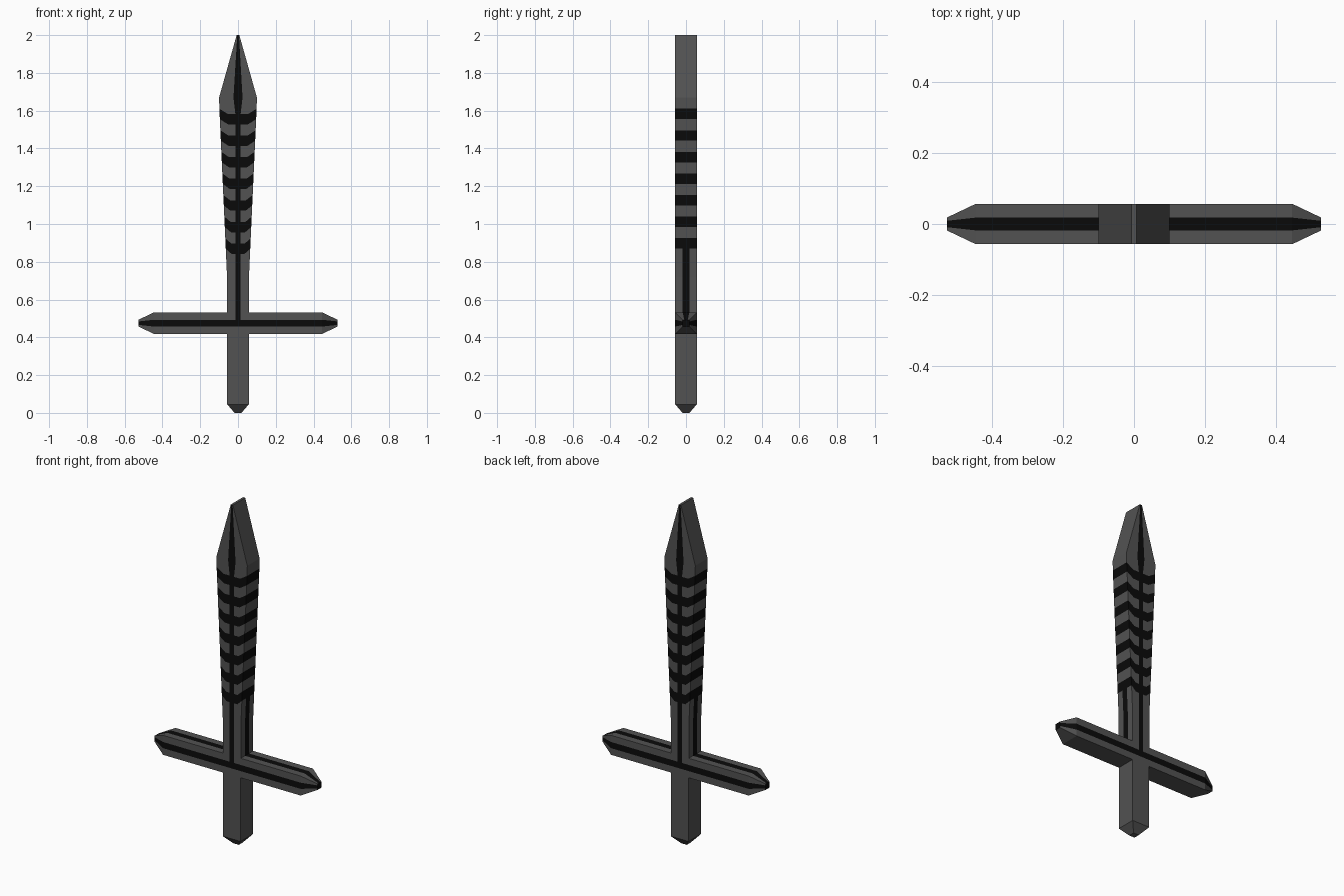
import bpy, bmesh

if "Cube" in bpy.data.objects:
    bpy.data.objects.remove(bpy.data.objects["Cube"])

H = 0.057  # half thickness shared by every part


def material(name, v):
    m = bpy.data.materials.new(name)
    m.diffuse_color = (v, v, v, 1)
    m.use_nodes = True
    m.node_tree.nodes["Principled BSDF"].inputs["Base Color"].default_value = m.diffuse_color
    return m


MATS = [material("dark_grey", 0.085), material("black", 0.003)]


def loft(name, rings, paint, cap_mats=(0, 0)):
    """Skin a list of equal rings; paint(row, column) picks the material."""
    bm = bmesh.new()
    vs = [[bm.verts.new(p) for p in r] for r in rings]
    n = len(rings[0])
    for i in range(len(vs) - 1):
        for j in range(n):
            k = (j + 1) % n
            f = bm.faces.new((vs[i][j], vs[i][k], vs[i + 1][k], vs[i + 1][j]))
            f.material_index = int(paint(i, j))
    for ring, m in zip((vs[0], vs[-1]), cap_mats):
        bm.faces.new(ring).material_index = m
    bmesh.ops.recalc_face_normals(bm, faces=bm.faces)
    me = bpy.data.meshes.new(name)
    bm.to_mesh(me)
    bm.free()
    for m in MATS:
        me.materials.append(m)
    ob = bpy.data.objects.new(name, me)
    bpy.context.collection.objects.link(ob)
    return ob


# Grip: square bar with a tapered pommel end
loft("grip", [[(-a, -a, z), (a, -a, z), (a, a, z), (-a, a, z)]
              for a, z in ((0.018, 0), (H, 0.045), (H, 0.42))], lambda i, j: 0)


# Crossguard: square bar along x, striped on front, back and top
def guard_ring(x, a, s):
    yz = [(-a, -a), (-a, -s), (-a, s), (-a, a), (-s, a), (s, a),
          (a, a), (a, s), (a, -s), (a, -a)]
    return [(x, y, 0.475 + z) for y, z in yz]


half = [(0.527, 0.018, 0.009), (0.445, H, 0.018), (0.014, H, 0.018)]
guard_rows = [(-x, a, s) for x, a, s in half] + half[::-1]
loft("crossguard", [guard_ring(*r) for r in guard_rows],
     lambda i, j: j in (1, 4, 7) or (i == 2 and j in (2, 6)), (1, 1))


# Blade: widening body, pointed tip, bent dark bands and a central stripe
def width(z):
    if z > 1.67:
        return 0.1 + (z - 1.67) / 0.33 * (0.007 - 0.1)
    return 0.058 + 0.042 * min(max((z - 0.72) / 0.92, 0), 1)


def blade_ring(z, drop, s):
    front = []
    for side, fracs in ((-1, (1, 0.55, 0)), (1, (0, 0.55, 1))):
        for f in fracs:
            zz = z - (drop if f < 1 else 0)
            front.append((side * (f * width(zz) or s), -H, zz))
    right = [(width(z), y, z) for y in (-0.018, 0.018)]
    back = [(-x, -y, zz) for x, y, zz in front]
    left = [(-x, -y, zz) for x, y, zz in right]
    return front + right + back + left


blade_rows = [(0.53, 0, 0.014), (0.72, 0, 0.014)]
for k in range(7):
    z = 0.87 + 0.1142 * k
    blade_rows += [(z, 0.028, 0.014), (z + 0.055, 0.028, 0.014)]
blade_rows += [(1.67, 0, 0.024), (2.0, 0, 0.005)]


def blade_paint(i, j):
    band = 2 <= i <= 14 and i % 2 == 0
    edge_stripe = j in (6, 14) and i < 2
    return band or edge_stripe or j in (2, 10)


loft("blade", [blade_ring(*r) for r in blade_rows], blade_paint)
